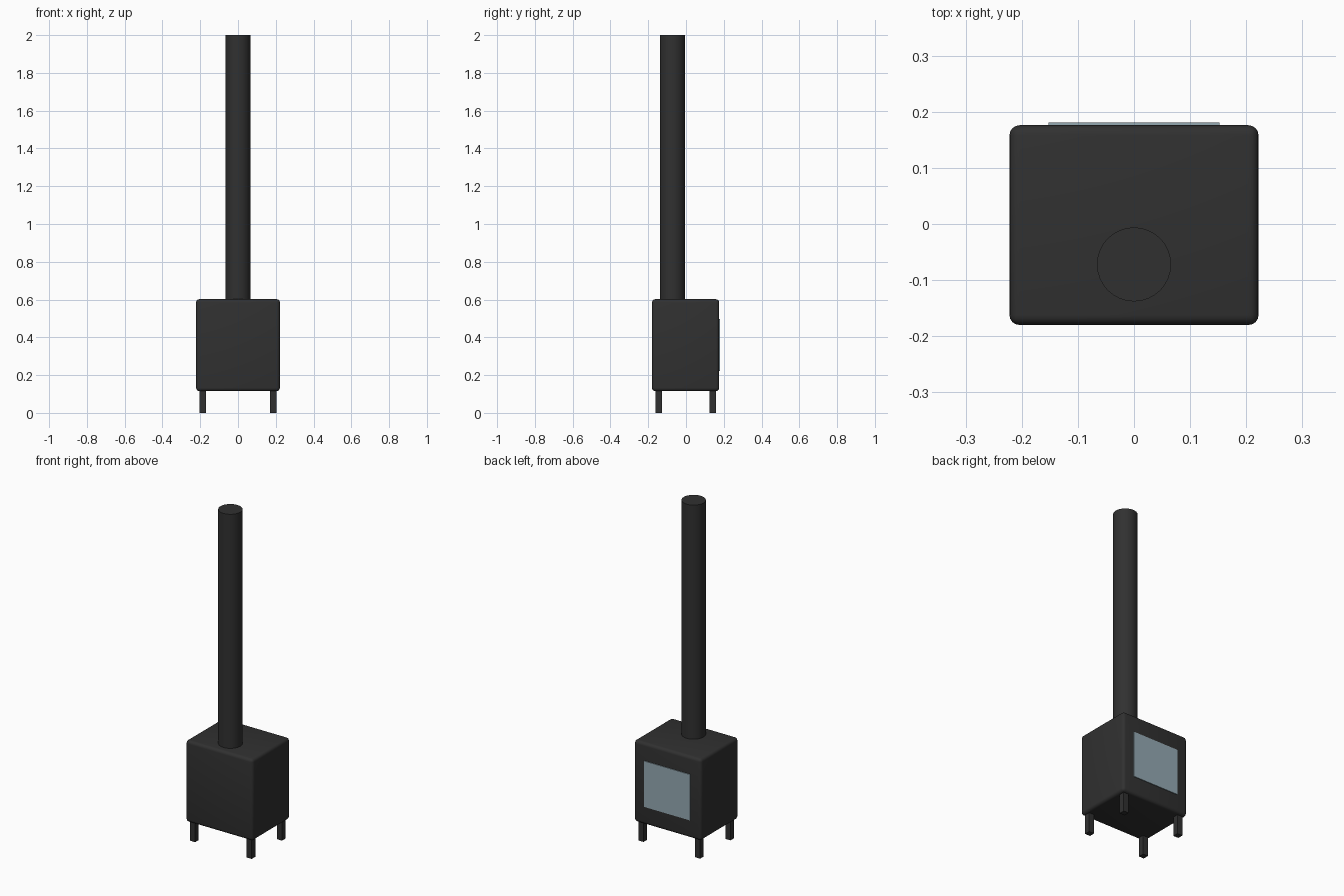
import bpy
import math

cube = bpy.data.objects.get("Cube")
if cube:
    bpy.data.objects.remove(cube, do_unlink=True)


def material(name, rgb, roughness):
    mat = bpy.data.materials.new(name)
    mat.use_nodes = True
    color = (*rgb, 1)
    mat.diffuse_color = color
    shader = mat.node_tree.nodes["Principled BSDF"]
    shader.inputs["Base Color"].default_value = color
    shader.inputs["Roughness"].default_value = roughness
    return mat


def finish(obj, name, mat):
    obj.name = name
    obj.data.name = name
    obj.data.materials.append(mat)
    return obj


def box(name, center, size, mat, bevel=0):
    bpy.ops.mesh.primitive_cube_add(size=1, location=center)
    obj = finish(bpy.context.object, name, mat)
    obj.scale = size
    bpy.ops.object.transform_apply(location=False, rotation=False, scale=True)
    if bevel:
        mod = obj.modifiers.new("rounded_edges", "BEVEL")
        mod.width = bevel
        mod.segments = 4
        bpy.ops.object.modifier_apply(modifier=mod.name)
        bpy.ops.object.shade_smooth_by_angle(angle=math.radians(35))
    return obj


iron = material("black_iron", (0.03, 0.03, 0.03), 0.6)
glass = material("pale_blue_glass", (0.3, 0.4, 0.45), 0.2)

MID_Y = -0.002
BOTTOM, TOP = 0.115, 0.602

# Firebox with softly rounded edges
box("firebox", (0, MID_Y, (BOTTOM + TOP) / 2), (0.444, 0.356, TOP - BOTTOM), iron, 0.018)

# Window pane, slightly proud of the firebox
box("window_pane", (0, 0.176, 0.36), (0.304, 0.009, 0.274), glass)

# Flue pipe
pipe_bottom = TOP - 0.02
bpy.ops.mesh.primitive_cylinder_add(vertices=32, radius=0.066, depth=2 - pipe_bottom,
                                    location=(0, -0.072, (2 + pipe_bottom) / 2))
finish(bpy.context.object, "flue_pipe", iron)
bpy.ops.object.shade_smooth_by_angle(angle=math.radians(35))

# Four square legs
leg_height = BOTTOM + 0.01
for side, sx in (("right", -1), ("left", 1)):
    for end, sy in (("front", -1), ("back", 1)):
        box(f"{end}_{side}_leg", (sx * 0.187, MID_Y + sy * 0.143, leg_height / 2),
            (0.034, 0.034, leg_height), iron)
